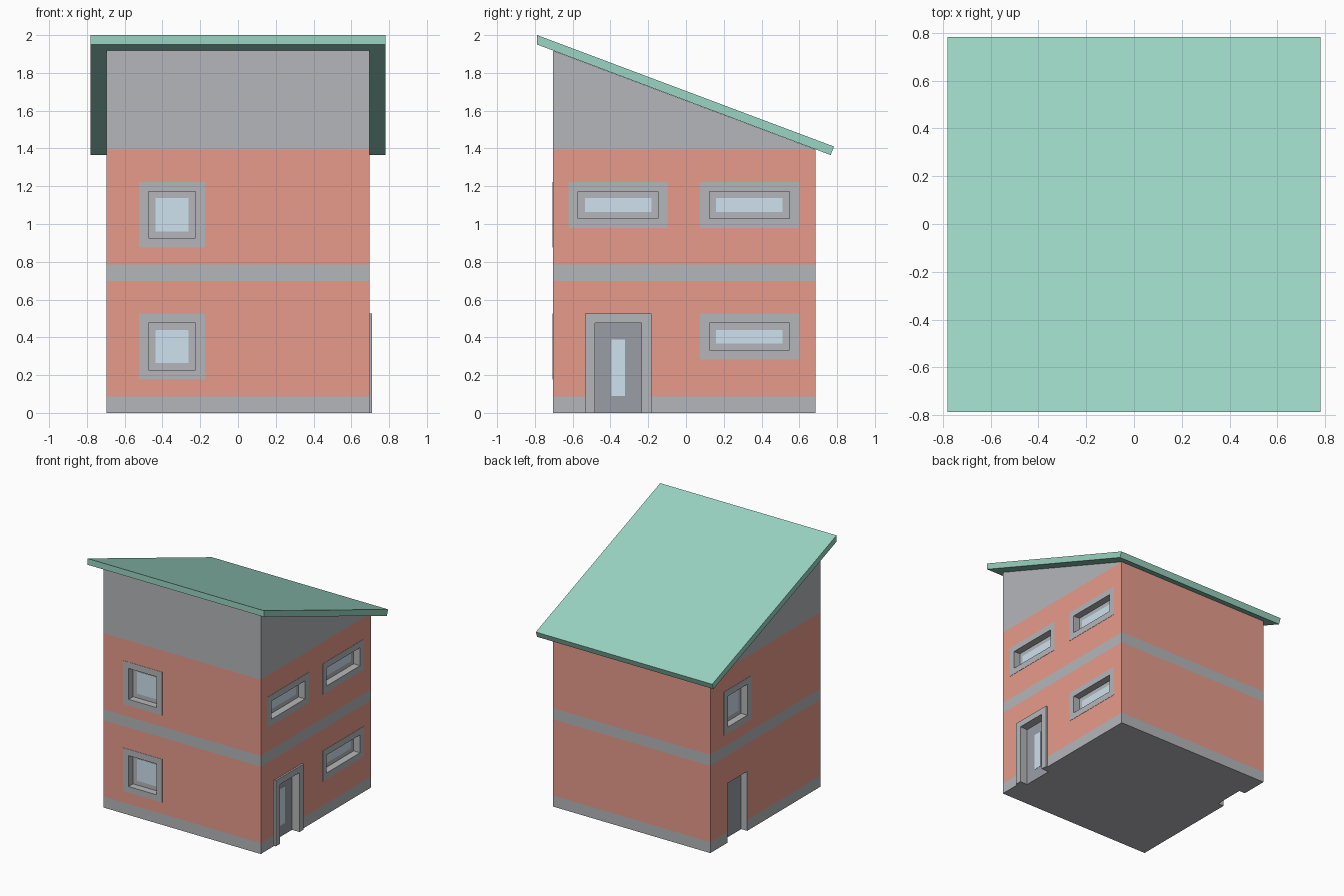
import bpy, bmesh
from mathutils import Vector

if "Cube" in bpy.data.objects:
    bpy.data.objects.remove(bpy.data.objects["Cube"])

X, YF, YB = 0.695, -0.705, 0.685      # wall planes
DEPTH = 0.055                         # recess of windows and doors
EPS = 0.002


def material(name, r, g, b):
    m = bpy.data.materials.new(name)
    m.diffuse_color = (r, g, b, 1)
    m.use_nodes = True
    m.node_tree.nodes["Principled BSDF"].inputs["Base Color"].default_value = m.diffuse_color
    return m


GREY = material("plaster_grey", 0.46, 0.47, 0.49)
BRICK = material("wall_terracotta", 0.80, 0.33, 0.26)
ROOF = material("roof_green", 0.32, 0.66, 0.54)
DOOR = material("door_grey", 0.33, 0.34, 0.39)
GLASS = material("glass_blue", 0.62, 0.76, 0.86)


def finish(name, bm, *mats):
    bmesh.ops.recalc_face_normals(bm, faces=bm.faces)
    me = bpy.data.meshes.new(name)
    bm.to_mesh(me)
    bm.free()
    ob = bpy.data.objects.new(name, me)
    bpy.context.collection.objects.link(ob)
    for m in mats:
        me.materials.append(m)
    return ob


def on_wall(side, a, z, d):
    """Point on a wall: a along it, z up, d outwards."""
    return {"front": Vector((a, YF - d, z)),
            "right": Vector((X + d, a, z)),
            "left": Vector((-X - d, a, z))}[side]


def extrude(bm, faces, vec):
    res = bmesh.ops.extrude_face_region(bm, geom=faces, use_keep_orig=True)
    bmesh.ops.translate(bm, vec=vec, verts=[v for v in res["geom"] if isinstance(v, bmesh.types.BMVert)])


def corners(r):
    a0, a1, z0, z1 = r
    return [(a0, z0), (a1, z0), (a1, z1), (a0, z1)]


def add_box(bm, side, r, d0, d1):
    f = bm.faces.new([bm.verts.new(on_wall(side, a, z, d0)) for a, z in corners(r)])
    extrude(bm, [f], on_wall(side, 0, 0, d1) - on_wall(side, 0, 0, d0))


def panel(name, side, r, d0, d1, mat):
    bm = bmesh.new()
    add_box(bm, side, r, d0, d1)
    return finish(name, bm, mat)


def ring(name, side, outer, inner, d0, d1, mat, open_bottom=False):
    bm = bmesh.new()
    o = [bm.verts.new(on_wall(side, a, z, d0)) for a, z in corners(outer)]
    i = [bm.verts.new(on_wall(side, a, z, d0)) for a, z in corners(inner)]
    faces = [bm.faces.new((o[k], o[(k + 1) % 4], i[(k + 1) % 4], i[k]))
             for k in range(1 if open_bottom else 0, 4)]
    extrude(bm, faces, on_wall(side, 0, 0, d1) - on_wall(side, 0, 0, d0))
    return finish(name, bm, mat)


def inset(r, t):
    return (r[0] + t, r[1] - t, r[2] + t, r[3] - t)


def profile_solid(name, pts, half, *mats):
    """Side profile in y, z extruded across x."""
    bm = bmesh.new()
    f = bm.faces.new([bm.verts.new((-half, y, z)) for y, z in pts])
    extrude(bm, [f], Vector((2 * half, 0, 0)))
    return finish(name, bm, *mats)


# openings: side, rectangle, has a flat surround
windows = [
    ("front", (-0.473, -0.226, 0.228, 0.475), True),
    ("front", (-0.473, -0.226, 0.925, 1.172), True),
    ("right", (-0.571, -0.148, 1.028, 1.172), True),
    ("right", (0.125, 0.547, 1.028, 1.172), True),
    ("right", (0.125, 0.547, 0.332, 0.475), True),
    ("left", (0.22, 0.467, 0.925, 1.172), True),
]
doors = [("right", (-0.483, -0.235, 0, 0.475)),
         ("left", (0.22, 0.467, 0, 0.475))]

# house body, cut into coloured storeys
body = profile_solid("house_walls", [(YF, 0), (YB, 0), (YB, 1.395), (YF, 1.918)], X, GREY, BRICK)
bm = bmesh.new()
bm.from_mesh(body.data)
for z in (0.088, 0.698, 0.785, 1.394):
    bmesh.ops.bisect_plane(bm, geom=bm.verts[:] + bm.edges[:] + bm.faces[:],
                           plane_co=(0, 0, z), plane_no=(0, 0, 1))
for f in bm.faces:
    z = f.calc_center_median().z
    f.material_index = int(0.088 < z < 0.698 or 0.785 < z < 1.394)
bm.to_mesh(body.data)
bm.free()

# recesses for windows and doors
bm = bmesh.new()
for side, r, _ in windows:
    add_box(bm, side, r, -DEPTH, 0.1)
for side, r in doors:
    add_box(bm, side, (r[0], r[1], -0.1, r[3]), -DEPTH, 0.1)
cutter = finish("opening_cutter", bm, GREY)
cutter.hide_render = True
mod = body.modifiers.new("openings", "BOOLEAN")
mod.operation, mod.object, mod.solver = "DIFFERENCE", cutter, "EXACT"
bpy.context.view_layer.objects.active = body
bpy.ops.object.modifier_apply(modifier=mod.name)
bpy.data.objects.remove(cutter)

# window panes and surrounds
for n, (side, r, surround) in enumerate(windows, 1):
    panel(f"window_pane_{n}", side, inset(r, 0.035), -DEPTH - EPS, -DEPTH + EPS, GLASS)
    if surround:
        ring(f"window_surround_{n}", side, inset(r, -0.05), r, -EPS, EPS, GREY)

# doors with a narrow pane
for side, r in doors:
    c = (r[0] + r[1]) / 2
    panel(f"{side}_door", side, r, -DEPTH - EPS, -DEPTH + EPS, DOOR)
    if side == "right":
        panel("right_door_pane", side, (c - 0.035, c + 0.035, 0.09, 0.388), -DEPTH, -DEPTH + 2 * EPS, GLASS)

# raised frame around the right door
ring("right_door_frame", "right", (-0.535, -0.183, 0, 0.525), doors[0][1], -EPS, 0.014, GREY, True)

# sloping roof slab
profile_solid("roof", [(-0.788, 1.95), (0.766, 1.365), (0.783, 1.41), (-0.788, 2.0)], 0.78, ROOF)
